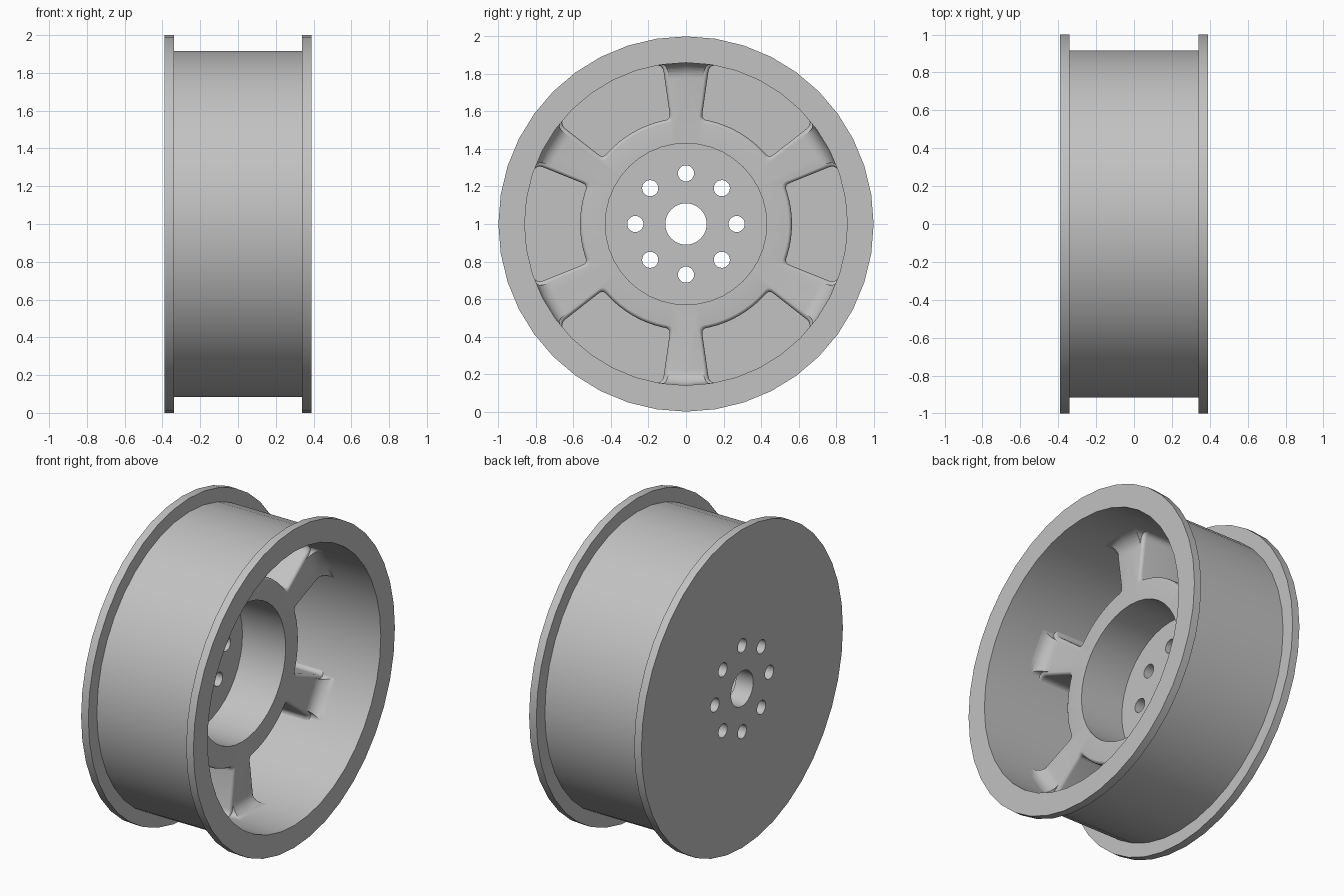
import bpy, bmesh, math
from mathutils import Vector

cube = bpy.data.objects.get("Cube")
if cube:
    bpy.data.objects.remove(cube, do_unlink=True)

metal = bpy.data.materials.new("grey_metal")
metal.use_nodes = True
metal.diffuse_color = (0.54, 0.54, 0.54, 1)
metal.node_tree.nodes["Principled BSDF"].inputs["Base Color"].default_value = (0.54, 0.54, 0.54, 1)

SEGMENTS = 40
SPOKES = 6
BOLTS = 8


def finish(name, bm):
    """Turn a bmesh into an object standing on the ground."""
    bmesh.ops.recalc_face_normals(bm, faces=bm.faces)
    mesh = bpy.data.meshes.new(name)
    bm.to_mesh(mesh)
    bm.free()
    mesh.materials.append(metal)
    obj = bpy.data.objects.new(name, mesh)
    obj.location.z = 1
    bpy.context.collection.objects.link(obj)
    return obj


def loft(bm, rings, closed=False):
    """Skin a list of vertex rings, capped or closed back to the first ring."""
    n = len(rings[0])
    pairs = list(zip(rings, rings[1:]))
    if closed:
        pairs.append((rings[-1], rings[0]))
    else:
        bm.faces.new(rings[0])
        bm.faces.new(rings[-1])
    for a, b in pairs:
        for i in range(n):
            j = (i + 1) % n
            bm.faces.new((a[i], a[j], b[j], b[i]))


def lathe(name, profile):
    """Spin a closed (radius, x) profile around the x axis."""
    bm = bmesh.new()
    rings = []
    for r, x in profile:
        angles = [math.tau * i / SEGMENTS for i in range(SEGMENTS)]
        rings.append([bm.verts.new((x, r * math.cos(a), r * math.sin(a))) for a in angles])
    loft(bm, rings, closed=True)
    return finish(name, bm)


def cut(obj, cutter):
    """Subtract the cutter, then discard it."""
    cutter.hide_render = True
    mod = obj.modifiers.new("cut", "BOOLEAN")
    mod.operation = "DIFFERENCE"
    mod.solver = "EXACT"
    mod.object = cutter
    bpy.context.view_layer.objects.active = obj
    bpy.ops.object.modifier_apply(modifier=mod.name)
    bpy.data.objects.remove(cutter, do_unlink=True)


def pocket_outline(offset):
    """Rounded window between two spokes, pointing along +u, grown by offset."""
    inner, outer, steps = 0.565 - offset, 0.862, 10

    def half_angle(r, spoke_half_width):
        return math.pi / SPOKES - math.asin((spoke_half_width - offset) / r)

    def arc(r, a, b):
        angles = [a + (b - a) * i / steps for i in range(steps + 1)]
        return [Vector((r * math.cos(t), r * math.sin(t))) for t in angles]

    a_in, a_out = half_angle(inner, 0.083), half_angle(outer, 0.125)
    pts = arc(inner, a_in, -a_in) + arc(outer, -a_out, a_out)
    corners = {0: 0.03, steps: 0.03, steps + 1: 0.045, 2 * steps + 1: 0.045}
    outline = []
    for i, p in enumerate(pts):
        if i not in corners:
            outline.append(p)
            continue
        a = p + (pts[i - 1] - p).normalized() * corners[i]
        b = p + (pts[(i + 1) % len(pts)] - p).normalized() * corners[i]
        for k in range(6):
            t = k / 5
            outline.append(a * (1 - t) ** 2 + p * 2 * t * (1 - t) + b * t * t)
    return outline


# Rim: back plate, barrel and two flanges in one turned section
rim = lathe("rim", [
    (0.11, -0.39), (1, -0.39), (1, -0.34), (0.915, -0.34), (0.915, 0.34),
    (1, 0.34), (1, 0.39), (0.86, 0.39), (0.86, -0.27), (0.11, -0.27)])

# Bolt holes through the back plate
bm = bmesh.new()
for i in range(BOLTS):
    a = math.tau * i / BOLTS
    rings = []
    for x in (-0.5, -0.2):
        rings.append([bm.verts.new((x,
                                    0.27 * math.cos(a) + 0.043 * math.cos(math.tau * k / 24),
                                    0.27 * math.sin(a) + 0.043 * math.sin(math.tau * k / 24)))
                      for k in range(24)])
    loft(bm, rings)
cut(rim, finish("bolt_hole_cutter", bm))

# Hub and spokes: turned ring that sweeps up into the barrel
fillet = [(0.78 + 0.08 * math.sin(t), 0.11 - 0.08 * math.cos(t))
          for t in (math.pi / 2 * i / 6 for i in range(7))]
spokes = lathe("hub_and_spokes",
               [(0.43, 0.03)] + fillet + [(0.89, 0.11), (0.89, -0.28), (0.43, -0.28)])

# Windows between the spokes, with softened front edges
soft = 0.022
levels = [(-0.32, 0)]
for i in range(5):
    t = math.pi / 2 * i / 4
    levels.append((0.031 - soft + soft * math.sin(t), soft * (1 - math.cos(t))))
levels.append((0.25, soft))
bm = bmesh.new()
for s in range(SPOKES):
    a = math.tau * s / SPOKES
    c, d = math.cos(a), math.sin(a)
    loft(bm, [[bm.verts.new((x, p.x * c - p.y * d, p.x * d + p.y * c))
               for p in pocket_outline(o)] for x, o in levels])
cut(spokes, finish("window_cutter", bm))

# Smooth curved walls, keep corners sharp
bpy.ops.object.select_all(action="DESELECT")
for obj in (rim, spokes):
    obj.select_set(True)
bpy.context.view_layer.objects.active = rim
bpy.ops.object.shade_smooth_by_angle(angle=math.radians(30))
